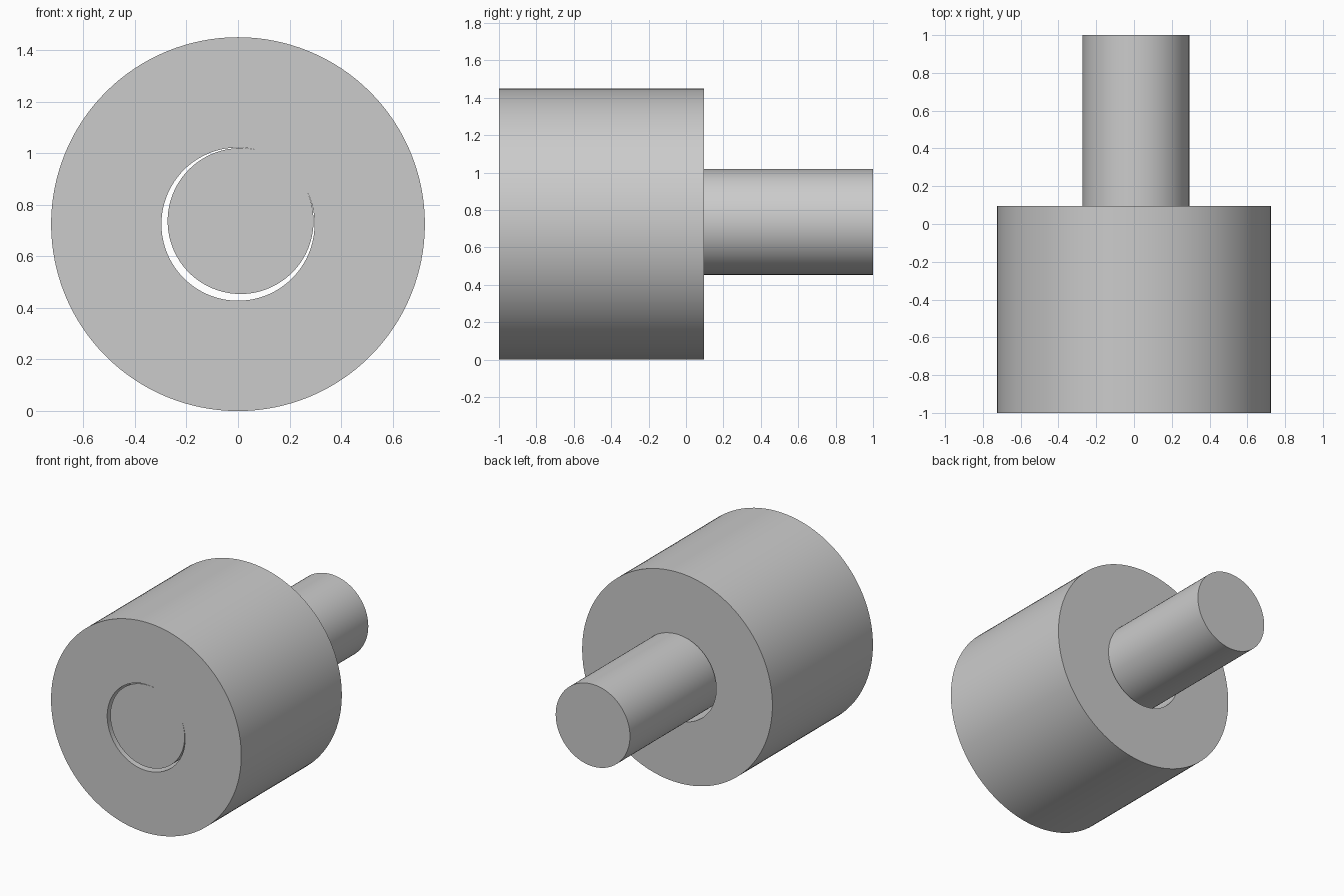
import bpy
import bmesh
import math
from mathutils import Matrix

SEGMENTS = 128

default = bpy.data.objects.get("Cube")
if default:
    bpy.data.objects.remove(default, do_unlink=True)

grey = bpy.data.materials.new("plain grey")
grey.use_nodes = True
colour = (0.6, 0.6, 0.6, 1)
grey.diffuse_color = colour
grey.node_tree.nodes["Principled BSDF"].inputs["Base Color"].default_value = colour


def turned_part(name, profile, x, z, closed):
    """Spin a (radius, y) profile around an axis parallel to y."""
    bm = bmesh.new()
    verts = [bm.verts.new((r, y, 0)) for r, y in profile]
    edges = [bm.edges.new(pair) for pair in zip(verts, verts[1:])]
    if closed:
        edges.append(bm.edges.new((verts[-1], verts[0])))
    bmesh.ops.spin(bm, geom=verts + edges, cent=(0, 0, 0), axis=(0, 1, 0),
                   angle=math.tau, steps=SEGMENTS, use_merge=True)
    bmesh.ops.remove_doubles(bm, verts=bm.verts, dist=0.0001)
    # An open profile leaves round end openings to cap
    if not closed:
        bmesh.ops.holes_fill(bm, edges=bm.edges, sides=0)
    bmesh.ops.recalc_face_normals(bm, faces=bm.faces)
    bm.transform(Matrix.Translation((x, 0, z)))
    mesh = bpy.data.meshes.new(name)
    bm.to_mesh(mesh)
    bm.free()
    mesh.materials.append(grey)
    obj = bpy.data.objects.new(name, mesh)
    bpy.context.collection.objects.link(obj)
    bpy.ops.object.select_all(action='DESELECT')
    obj.select_set(True)
    bpy.context.view_layer.objects.active = obj
    bpy.ops.object.shade_smooth_by_angle(angle=math.radians(30))
    return obj


# Thick sleeve with a through bore
outer, bore, front, back = 0.725, 0.297, -1, 0.095
turned_part("sleeve", [(outer, front), (outer, back), (bore, back), (bore, front)],
            0, outer, True)

# Solid shaft, resting slightly off-centre against the bore
radius = 0.283
turned_part("shaft", [(radius, front), (radius, 1)], 0.01, 0.737, False)
